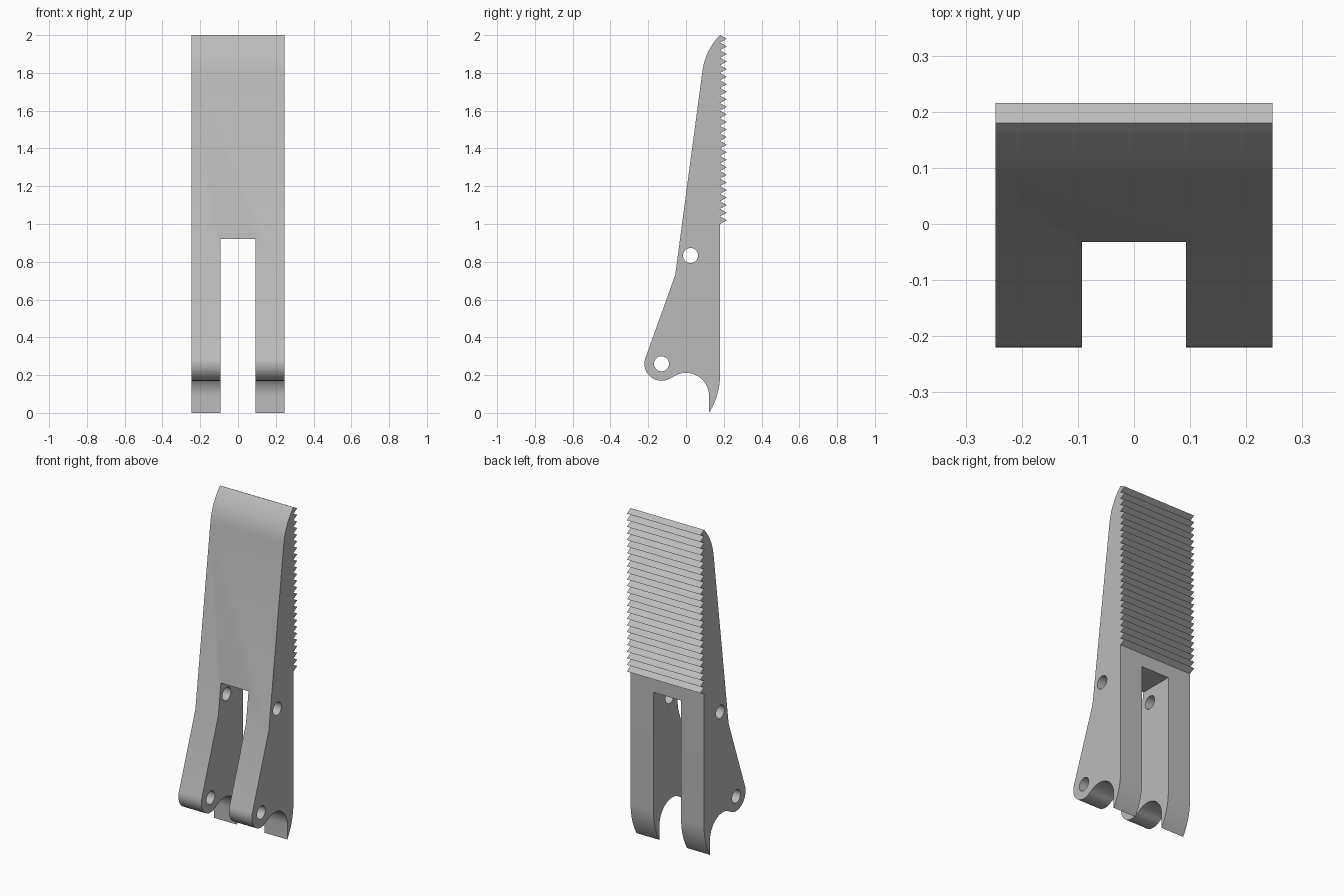
import bpy, bmesh, math
from mathutils import Vector

cube = bpy.data.objects.get("Cube")
if cube:
    bpy.data.objects.remove(cube, do_unlink=True)

HALF_WIDTH = 0.247
BACK = 0.18
TEETH = 25

grey = bpy.data.materials.new("plain grey")
grey.use_nodes = True
grey.diffuse_color = (0.5, 0.5, 0.5, 1)
grey.node_tree.nodes["Principled BSDF"].inputs["Base Color"].default_value = (0.5, 0.5, 0.5, 1)


def arc(cy, cz, r, start, end, steps):
    """Points on an arc in the side plane, angles in degrees."""
    angles = [math.radians(start + (end - start) * i / steps) for i in range(steps + 1)]
    return [(cy + r * math.cos(a), cz + r * math.sin(a)) for a in angles]


def prism(name, profile, half_width):
    """Extrude a side profile (y, z) across the width."""
    bm = bmesh.new()
    face = bm.faces.new([bm.verts.new((-half_width, y, z)) for y, z in profile])
    out = bmesh.ops.extrude_face_region(bm, geom=[face])
    moved = [v for v in out["geom"] if isinstance(v, bmesh.types.BMVert)]
    bmesh.ops.translate(bm, verts=moved, vec=Vector((2 * half_width, 0, 0)))
    bmesh.ops.recalc_face_normals(bm, faces=bm.faces[:])
    mesh = bpy.data.meshes.new(name)
    bm.to_mesh(mesh)
    bm.free()
    mesh.materials.append(grey)
    obj = bpy.data.objects.new(name, mesh)
    bpy.context.collection.objects.link(obj)
    return obj


# Side outline: hooked foot, arch, pivot knuckle, sloping front, rounded tip
profile = arc(-0.194, 0.2, 0.374, -32.3, 0, 12)[::-1]
profile += arc(0, 0.09, 0.122, 0, 127.4, 24)
profile += arc(-0.13, 0.26, 0.09, -52.6, -199.8, 24)
profile.append((-0.057, 0.73))
profile += arc(0.417, 1.766, 0.333, 172.4, 135.5, 12)[:-1]

# Row of gripping teeth down the back
pitch = 1.0 / TEETH
for i in range(TEETH):
    top = 2.0 - i * pitch
    profile += [(BACK, top), (BACK + 0.036, top - pitch / 2)]
profile.append((BACK, 1.0))

body = prism("forked_toothed_jaw", profile, HALF_WIDTH)

# Cutters: slot between the prongs, and two pin holes
cutters = [
    prism("slot_cutter", [(-0.5, -0.5), (0.5, -0.5), (0.5, 0.92), (-0.5, 0.92)], 0.093),
    prism("upper_pin_hole_cutter", arc(0.024, 0.833, 0.04, 0, 348.75, 31), 0.4),
    prism("lower_pin_hole_cutter", arc(-0.13, 0.26, 0.04, 0, 348.75, 31), 0.4),
]
for cutter in cutters:
    cutter.hide_render = True
    cut = body.modifiers.new(cutter.name, "BOOLEAN")
    cut.operation = "DIFFERENCE"
    cut.solver = "EXACT"
    cut.object = cutter

# Apply the cuts, then drop the cutters
bpy.ops.object.select_all(action="DESELECT")
bpy.context.view_layer.objects.active = body
body.select_set(True)
for cutter in cutters:
    bpy.ops.object.modifier_apply(modifier=cutter.name)
    bpy.data.objects.remove(cutter, do_unlink=True)
bpy.ops.object.shade_smooth_by_angle(angle=math.radians(25))
